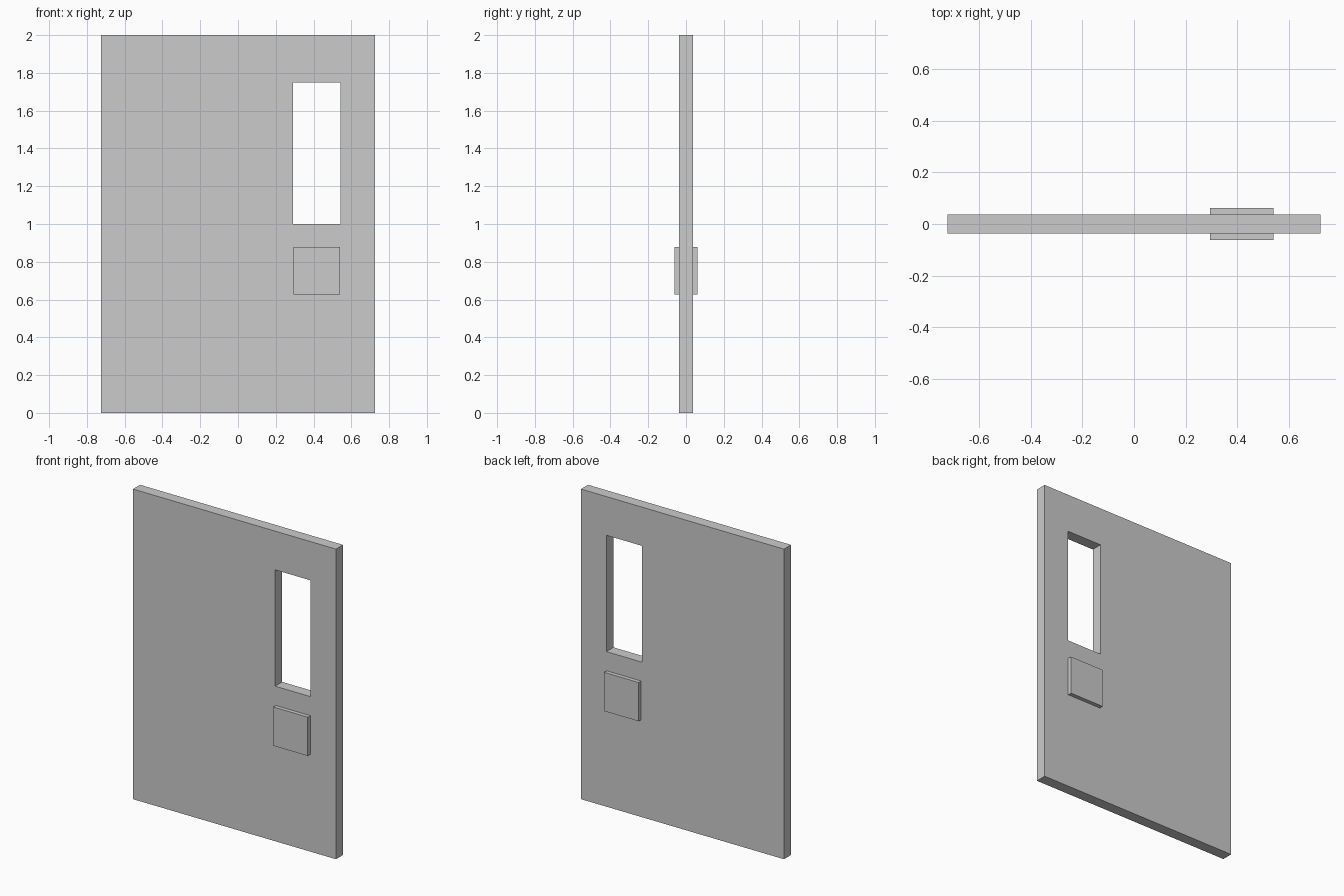
import bpy
import bmesh

if "Cube" in bpy.data.objects:
    bpy.data.objects.remove(bpy.data.objects["Cube"])

HALF_W, HEIGHT, HALF_T = 0.724, 2.0, 0.036
WINDOW = (0.29, 0.543, 1.0, 1.75)      # x0, x1, z0, z1
PLATE = (0.295, 0.541, 0.627, 0.877)
PLATE_OUT = 0.062


def finish(name, bm):
    bmesh.ops.recalc_face_normals(bm, faces=bm.faces[:])
    mesh = bpy.data.meshes.new(name)
    bm.to_mesh(mesh)
    bm.free()
    obj = bpy.data.objects.new(name, mesh)
    bpy.context.collection.objects.link(obj)
    return obj


def rect(bm, x0, x1, z0, z1, y):
    return [bm.verts.new((x, y, z)) for x, z in ((x0, z0), (x1, z0), (x1, z1), (x0, z1))]


def extrude_y(bm, depth):
    geom = bmesh.ops.extrude_face_region(bm, geom=bm.faces[:])["geom"]
    verts = [g for g in geom if isinstance(g, bmesh.types.BMVert)]
    bmesh.ops.translate(bm, verts=verts, vec=(0, depth, 0))


# Door leaf: a ring of faces around the window opening, extruded to thickness
bm = bmesh.new()
outer = rect(bm, -HALF_W, HALF_W, 0, HEIGHT, -HALF_T)
inner = rect(bm, *WINDOW, -HALF_T)
for i in range(4):
    j = (i + 1) % 4
    bm.faces.new((outer[i], outer[j], inner[j], inner[i]))
extrude_y(bm, 2 * HALF_T)
finish("door_leaf", bm)

# Push plates on the front and back
for name, side in (("front_push_plate", -1), ("back_push_plate", 1)):
    bm = bmesh.new()
    bm.faces.new(rect(bm, *PLATE, side * HALF_T))
    extrude_y(bm, side * (PLATE_OUT - HALF_T))
    finish(name, bm)
